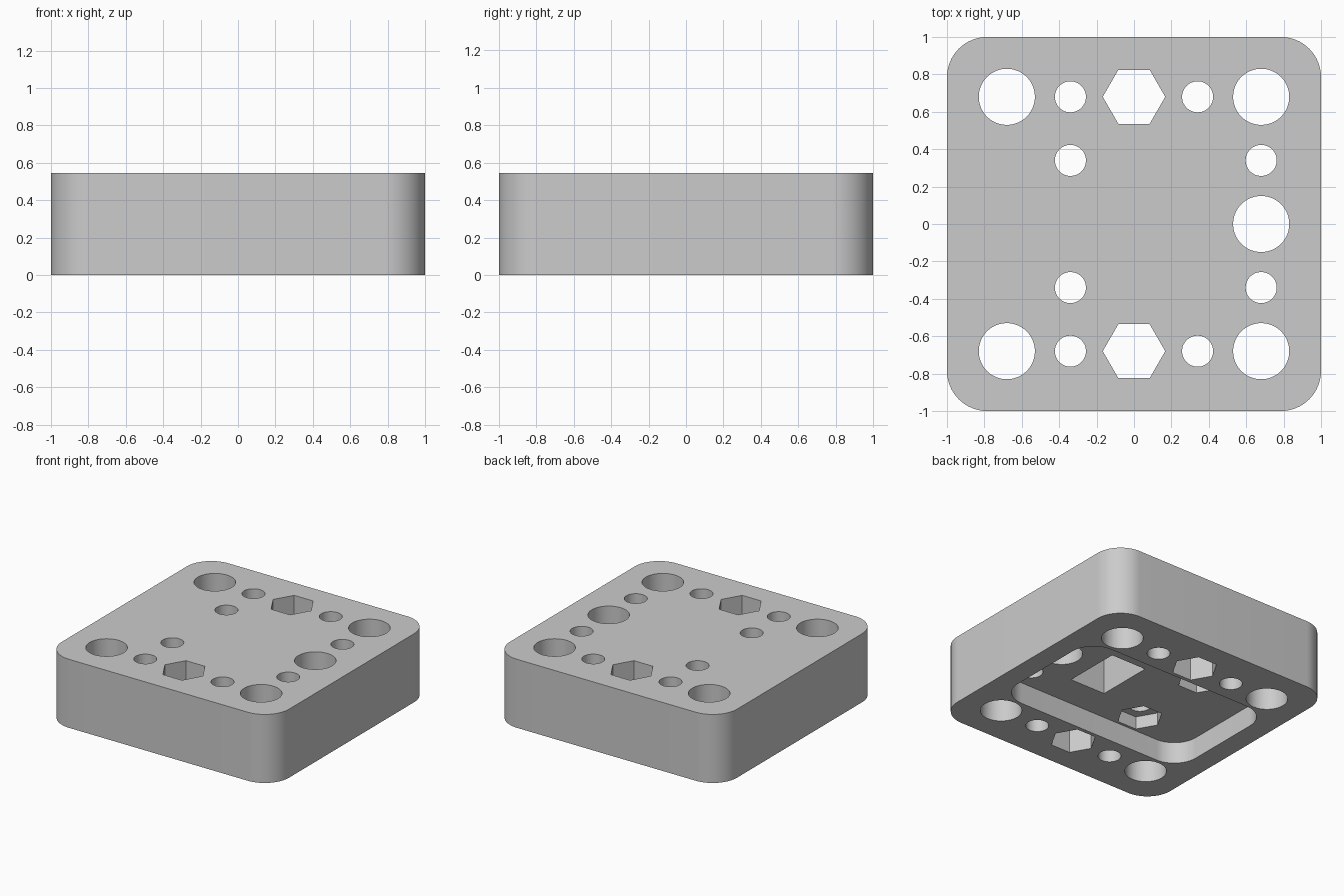
import bpy, bmesh, math

cube = bpy.data.objects.get("Cube")
if cube:
    bpy.data.objects.remove(cube, do_unlink=True)

HEIGHT = 0.545
PITCH = 0.34
ROW = 2 * PITCH
POCKET_Z = 0.17


def ngon(cx, cy, r, sides):
    step = 2 * math.pi / sides
    return [(cx + r * math.cos(i * step), cy + r * math.sin(i * step)) for i in range(sides)]


def rounded_rect(hx, hy, r, steps=16):
    pts = []
    for k, (sx, sy) in enumerate([(1, 1), (-1, 1), (-1, -1), (1, -1)]):
        for i in range(steps + 1):
            a = (k + i / steps) * math.pi / 2
            pts.append((sx * (hx - r) + r * math.cos(a), sy * (hy - r) + r * math.sin(a)))
    return pts


def prisms(name, items):
    """One object made of upright prisms: (outline, bottom, top)."""
    bm = bmesh.new()
    for outline, z0, z1 in items:
        low = [bm.verts.new((x, y, z0)) for x, y in outline]
        high = [bm.verts.new((x, y, z1)) for x, y in outline]
        bm.faces.new(low[::-1])
        bm.faces.new(high)
        for i in range(len(low)):
            j = (i + 1) % len(low)
            bm.faces.new((low[i], low[j], high[j], high[i]))
    mesh = bpy.data.meshes.new(name)
    bm.to_mesh(mesh)
    bm.free()
    obj = bpy.data.objects.new(name, mesh)
    bpy.context.collection.objects.link(obj)
    return obj


def big(x, y):
    return ngon(x, y, 0.15, 64)


def small(x, y):
    return ngon(x, y, 0.083, 48)


def hexagon(x, y):
    return ngon(x, y, 0.167, 6)


# Block body
block = prisms("block_body", [(rounded_rect(1, 1, 0.215), 0, HEIGHT)])

# Underside pocket
pocket = prisms("pocket_cutter", [(rounded_rect(0.835, 0.505, 0.2), -0.1, POCKET_Z)])

# Nut recesses and rectangular well in the pocket ceiling
well = [(0.08, -0.24), (0.39, -0.24), (0.39, 0.22), (0.08, 0.22)]
recesses = [(well, 0.1, 0.5)]
recesses += [(hexagon(-PITCH, s * PITCH), 0.1, POCKET_Z + 0.1) for s in (-1, 1)]
recess = prisms("recess_cutter", recesses)

# Through holes, mirrored front to back
outlines = [big(ROW, 0)]
for s in (-1, 1):
    outlines += [big(-ROW, s * ROW), big(ROW, s * ROW), hexagon(0, s * ROW)]
    outlines += [small(-PITCH, s * ROW), small(PITCH, s * ROW)]
    outlines += [small(-PITCH, s * PITCH), small(ROW, s * PITCH)]
holes = prisms("hole_cutter", [(o, -0.1, HEIGHT + 0.1) for o in outlines])

# Cut and bake
bpy.ops.object.select_all(action="DESELECT")
block.select_set(True)
bpy.context.view_layer.objects.active = block
for cutter in (pocket, recess, holes):
    cutter.hide_render = True
    mod = block.modifiers.new(cutter.name, "BOOLEAN")
    mod.operation = "DIFFERENCE"
    mod.solver = "EXACT"
    mod.object = cutter
    bpy.ops.object.modifier_apply(modifier=mod.name)
    bpy.data.objects.remove(cutter, do_unlink=True)

# Plain grey finish
grey = bpy.data.materials.new("light_grey")
grey.use_nodes = True
grey.diffuse_color = (0.6, 0.6, 0.6, 1)
grey.node_tree.nodes["Principled BSDF"].inputs["Base Color"].default_value = (0.6, 0.6, 0.6, 1)
block.data.materials.clear()
block.data.materials.append(grey)
bpy.ops.object.shade_smooth_by_angle(angle=math.radians(30))
